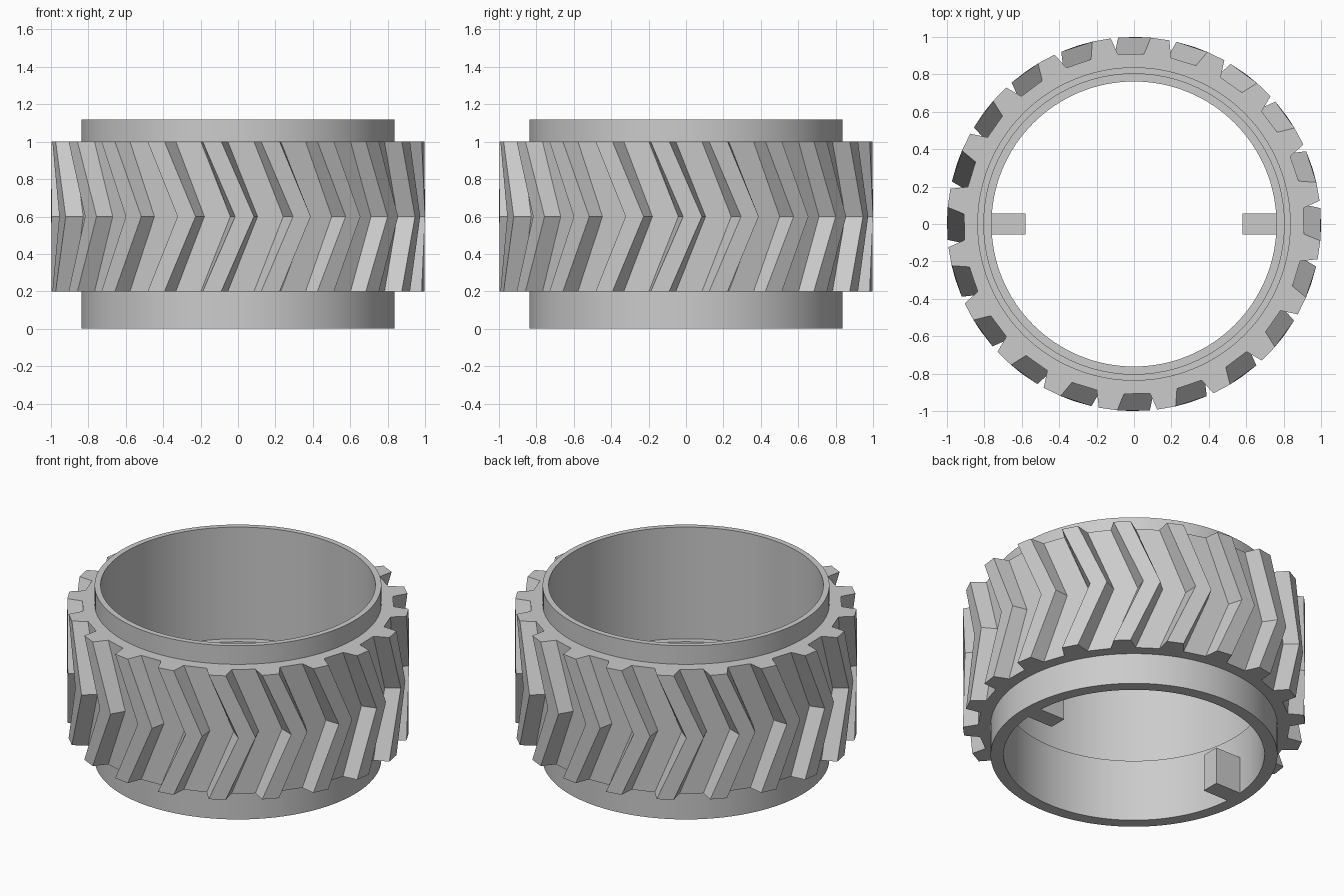
import bpy, bmesh
from math import sin, cos, pi, radians

cube = bpy.data.objects.get("Cube")
if cube:
    bpy.data.objects.remove(cube)

grey = bpy.data.materials.new("plain_grey")
grey.use_nodes = True
grey.diffuse_color = (0.6, 0.6, 0.6, 1)
grey.node_tree.nodes["Principled BSDF"].inputs["Base Color"].default_value = (0.6, 0.6, 0.6, 1)


def polar(r, degrees, z):
    a = radians(degrees)
    return (r * cos(a), r * sin(a), z)


def skin_loops(bm, loops):
    """Join closed loops of equal length, last one back to the first."""
    rings = [[bm.verts.new(p) for p in loop] for loop in loops]
    for a, b in zip(rings, rings[1:] + rings[:1]):
        n = len(a)
        for i in range(n):
            j = (i + 1) % n
            bm.faces.new((a[i], a[j], b[j], b[i]))


def finish(name, bm):
    bmesh.ops.recalc_face_normals(bm, faces=bm.faces)
    mesh = bpy.data.meshes.new(name)
    bm.to_mesh(mesh)
    bm.free()
    mesh.materials.append(grey)
    obj = bpy.data.objects.new(name, mesh)
    bpy.context.collection.objects.link(obj)
    return obj


# Sleeve: lathed tube with a ledge inside
SEGMENTS = 128
profile = [(0.838, 0), (0.838, 1.12), (0.803, 1.12),
           (0.803, 0.4), (0.762, 0.4), (0.762, 0)]
bm = bmesh.new()
skin_loops(bm, [[polar(r, 360 * i / SEGMENTS, z) for i in range(SEGMENTS)]
                for r, z in profile])
sleeve = finish("sleeve", bm)
bpy.ops.object.select_all(action='DESELECT')
sleeve.select_set(True)
bpy.context.view_layer.objects.active = sleeve
bpy.ops.object.shade_smooth_by_angle(angle=radians(30))

# Herringbone gear: tooth outline twisted forward at mid height and back again
TEETH = 20
TOOTH = [(0.91, -4.6), (1.0, -2.87), (1.0, 2.87), (0.91, 4.6)]


def gear_loop(z, twist, radius=None):
    return [polar(radius or r, 360 / TEETH * t + a + twist, z)
            for t in range(TEETH) for r, a in TOOTH]


bm = bmesh.new()
skin_loops(bm, [gear_loop(0.2, -8, 0.82), gear_loop(0.2, -8), gear_loop(0.6, 2),
                gear_loop(1.0, -8), gear_loop(1.0, -8, 0.82)])
finish("herringbone_gear", bm)

# Drive tabs: two blocks reaching inward at the foot of the bore
for side, name in ((1, "left_tab"), (-1, "right_tab")):
    bm = bmesh.new()
    bmesh.ops.create_cube(bm, size=1)
    bmesh.ops.scale(bm, vec=(0.2, 0.114, 0.24), verts=bm.verts)
    bmesh.ops.translate(bm, vec=(side * 0.68, 0, 0.12), verts=bm.verts)
    finish(name, bm)
